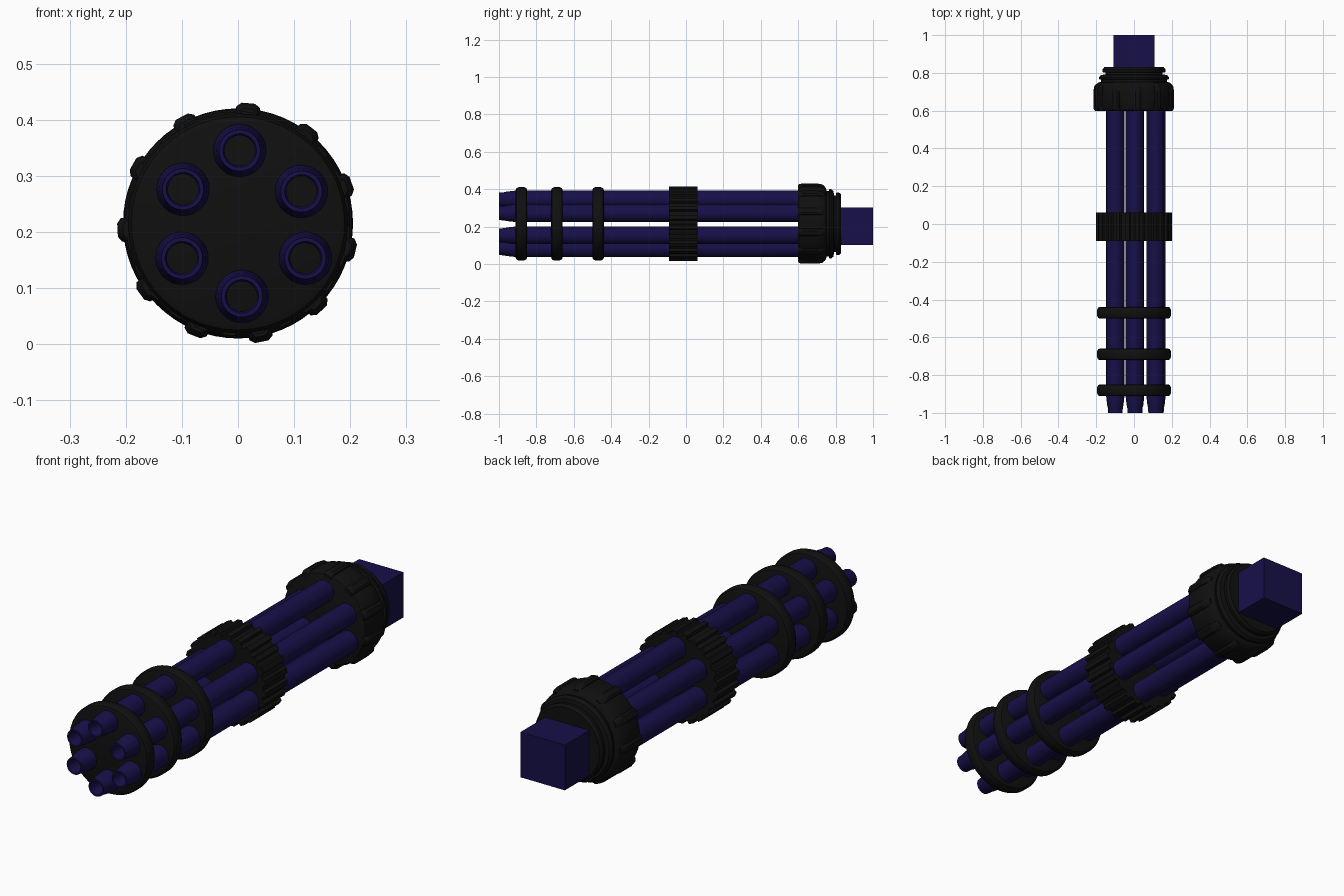
import bpy, bmesh, math
from mathutils import Vector

if "Cube" in bpy.data.objects:
    bpy.data.objects.remove(bpy.data.objects["Cube"])

CZ = 0.215  # height of the rotation axis


def material(name, rgb):
    m = bpy.data.materials.new(name)
    m.diffuse_color = (*rgb, 1)
    m.use_nodes = True
    m.node_tree.nodes["Principled BSDF"].inputs["Base Color"].default_value = m.diffuse_color
    return m


BLUE = material("dark_blue", (0.008, 0.005, 0.065))
BLACK = material("black", (0.005, 0.005, 0.005))


def finish(name, bm, mat, smooth=True):
    bmesh.ops.recalc_face_normals(bm, faces=bm.faces)
    me = bpy.data.meshes.new(name)
    bm.to_mesh(me)
    bm.free()
    ob = bpy.data.objects.new(name, me)
    bpy.context.collection.objects.link(ob)
    me.materials.append(mat)
    if smooth:
        bpy.ops.object.select_all(action='DESELECT')
        ob.select_set(True)
        bpy.context.view_layer.objects.active = ob
        bpy.ops.object.shade_smooth_by_angle(angle=math.radians(35))
    return ob


def loft(name, rings, mat):
    """Join closed rings of points and cap both ends."""
    bm = bmesh.new()
    vs = [[bm.verts.new(p) for p in ring] for ring in rings]
    n = len(vs[0])
    for a, b in zip(vs, vs[1:]):
        for i in range(n):
            j = (i + 1) % n
            bm.faces.new((a[i], a[j], b[j], b[i]))
    bm.faces.new(vs[0])
    bm.faces.new(vs[-1])
    return finish(name, bm, mat)


def lathe(name, profile, mat, x=0, z=CZ, n=48):
    """Turn (radius, y) points about a line parallel to y."""
    ang = [2 * math.pi * i / n for i in range(n)]
    return loft(name, [[(x + r * math.cos(a), y, z + r * math.sin(a)) for a in ang]
                       for r, y in profile], mat)


# Barrels with tapered, bored muzzles
spots = [(0.003, 0.345), (0.113, 0.272), (0.12, 0.153),
         (0.007, 0.085), (-0.1, 0.153), (-0.098, 0.276)]
for i, (x, z) in enumerate(spots):
    lathe(f"barrel_{i + 1}",
          [(0.027, -0.90), (0.027, -0.99), (0.030, -1.0), (0.037, -1.0), (0.039, -0.97),
           (0.042, -0.96), (0.047, -0.915), (0.047, 0.65)], BLUE, x, z, 32)

# Rounded clamp discs
for i, y in enumerate((-0.88, -0.69, -0.47)):
    lathe(f"clamp_disc_{i + 1}",
          [(0.180, y - 0.031), (0.190, y - 0.027), (0.196, y - 0.015), (0.196, y + 0.015),
           (0.190, y + 0.027), (0.180, y + 0.031)], BLACK)

# Toothed middle collar
TEETH = 24
outline = []
for t in range(TEETH):
    for f, r in ((0.0, 0.186), (0.38, 0.186), (0.48, 0.200), (0.90, 0.200)):
        a = 2 * math.pi * (t + f) / TEETH
        outline.append((r * math.cos(a), r * math.sin(a)))
loft("middle_collar", [[(x, y, CZ + z) for x, z in outline] for y in (-0.09, 0.062)], BLACK)

# Stepped rear housing
lathe("rear_housing",
      [(0.188, 0.598), (0.198, 0.604), (0.204, 0.62), (0.205, 0.70), (0.201, 0.735),
       (0.190, 0.748), (0.176, 0.752), (0.176, 0.764), (0.186, 0.767), (0.186, 0.775),
       (0.176, 0.788), (0.152, 0.792), (0.152, 0.801), (0.167, 0.804), (0.167, 0.818),
       (0.158, 0.830)], BLACK, n=64)

# Grip ribs around the housing
for i in range(11):
    a = math.radians(85 + i * 360 / 11)
    out = Vector((math.cos(a), 0, math.sin(a)))
    side = Vector((-math.sin(a), 0, math.cos(a)))
    rings = []
    for y, h, w in ((0.598, 0.205, 0.75), (0.606, 0.212, 0.95), (0.62, 0.215, 1),
                    (0.70, 0.215, 1), (0.728, 0.211, 0.95), (0.742, 0.200, 0.75)):
        pts = ((-0.024, 0.180), (-0.021, h - 0.007), (-0.012, h),
               (0.012, h), (0.021, h - 0.007), (0.024, 0.180))
        rings.append([Vector((0, y, CZ)) + side * s * w + out * r for s, r in pts])
    loft(f"grip_rib_{i + 1}", rings, BLACK)

# Square drive block at the rear
bm = bmesh.new()
bmesh.ops.create_cube(bm, size=1)
for v in bm.verts:
    v.co = (v.co.x * 0.216, 0.90 + v.co.y * 0.2, 0.202 + v.co.z * 0.2)
finish("drive_block", bm, BLUE, smooth=False)
